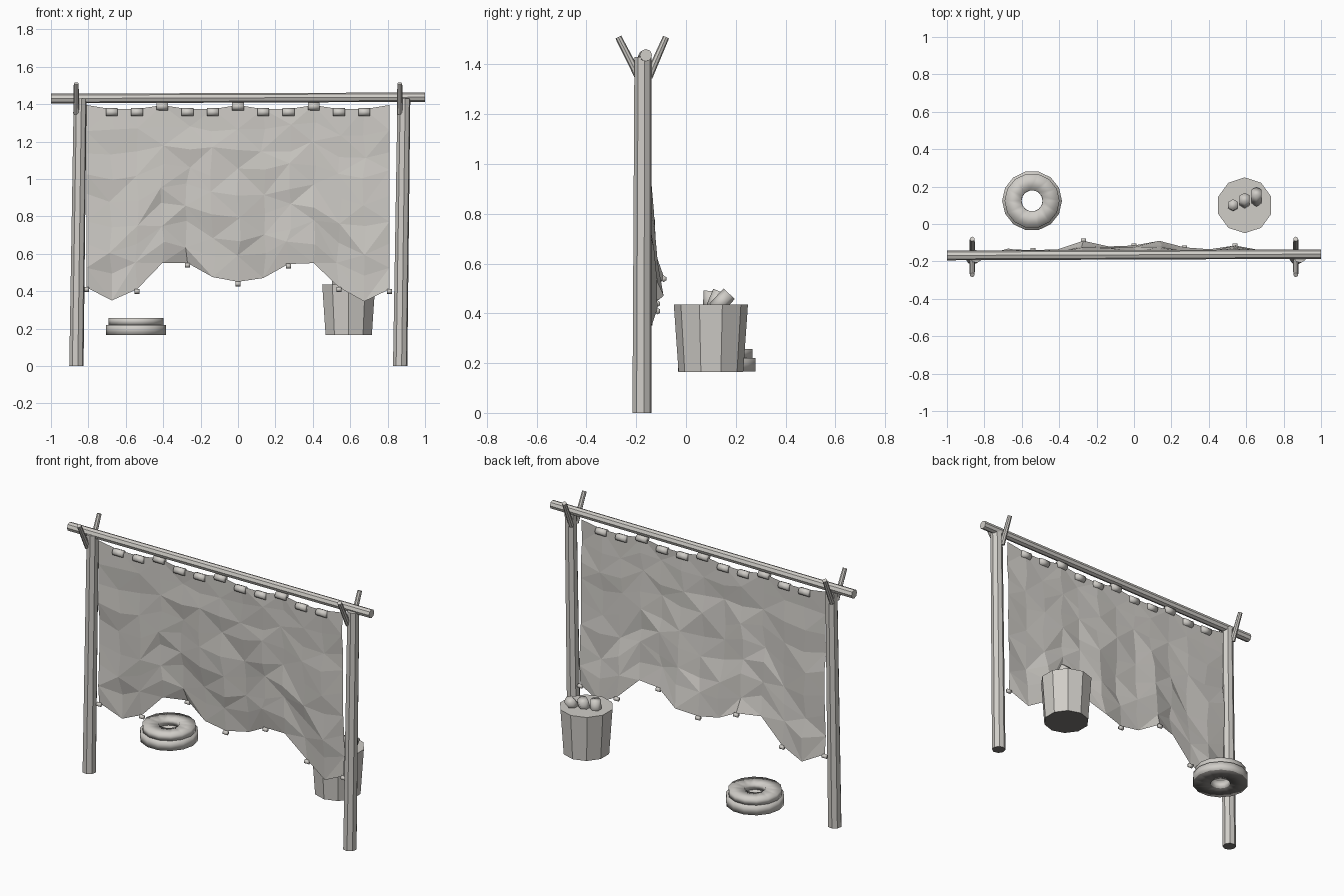
import bpy, bmesh, math, random
from mathutils import Vector

random.seed(4)
cube = bpy.data.objects.get("Cube")
if cube:
    bpy.data.objects.remove(cube)


def material(name, colour):
    mat = bpy.data.materials.new(name)
    mat.use_nodes = True
    mat.diffuse_color = (*colour, 1)
    mat.node_tree.nodes["Principled BSDF"].inputs["Base Color"].default_value = mat.diffuse_color
    return mat


grey = material("warm_grey", (0.63, 0.61, 0.575))
dark = material("dark_underside", (0.2, 0.19, 0.18))


def finish(obj, name, smooth=False):
    obj.name = name
    obj.data.materials.append(grey)
    for face in obj.data.polygons:
        face.use_smooth = smooth
    return obj


def darken_underside(obj):
    """Give the faces that point straight down the dark colour."""
    obj.data.materials.append(dark)
    turn = obj.rotation_euler.to_matrix()
    for face in obj.data.polygons:
        if (turn @ face.normal).z < -0.9:
            face.material_index = 1


def rod(name, start, end, r1, r2=None, sides=8, smooth=False):
    """Tapered cylinder between two points."""
    a, b = Vector(start), Vector(end)
    bpy.ops.mesh.primitive_cone_add(vertices=sides, radius1=r1, radius2=r2 or r1,
                                    depth=(b - a).length, location=(a + b) / 2)
    obj = bpy.context.object
    obj.rotation_euler = (b - a).to_track_quat('Z', 'Y').to_euler()
    return finish(obj, name, smooth)


def mesh_object(name, bm, smooth=False):
    me = bpy.data.meshes.new(name)
    bm.to_mesh(me)
    bm.free()
    obj = bpy.data.objects.new(name, me)
    bpy.context.collection.objects.link(obj)
    return finish(obj, name, smooth)


# Frame: two leaning posts with forked tops and a cross pole
for side, x in (("right", -0.864), ("left", 0.867)):
    post = rod(side + "_post", (x, -0.177, 0), (x + 0.02, -0.173, 1.43), 0.039, 0.035)
    darken_underside(post)
    fx = math.copysign(0.865, x)
    rod(side + "_fork_front", (fx, -0.19, 1.35), (fx, -0.272, 1.51), 0.016, 0.013)
    rod(side + "_fork_back", (fx, -0.15, 1.35), (fx, -0.08, 1.51), 0.016, 0.013)
rod("cross_pole", (-1, -0.168, 1.43), (1, -0.161, 1.437), 0.026, 0.025)

# Net: a crumpled sheet with a scalloped top and a ragged lower hem
step = 0.135
hem_z = [0.42, 0.35, 0.41, 0.55, 0.55, 0.475, 0.45, 0.47, 0.545, 0.55, 0.42, 0.345, 0.41]
hem_y = [-.16, -.135, -.14, -.135, -.09, -.12, -.115, -.09, -.125, -.135, -.115, -.14, -.155]
rows = 8
bm = bmesh.new()
grid = []
for c, (hz, hy) in enumerate(zip(hem_z, hem_y)):
    top = 1.395 if c % 3 == 0 else 1.373
    column = []
    for r in range(rows + 1):
        t = r / rows
        x, y = (c - 6) * step, -0.165 + (hy + 0.165) * t ** 2
        z = top + (hz - top) * t
        if 0 < r < rows:
            y += random.uniform(-0.012, 0.012) * (0.5 + 0.6 * t)
            z += random.uniform(-0.022, 0.022)
            if 0 < c < 12:
                x += random.uniform(-0.015, 0.015)
        column.append(bm.verts.new((x, y, z)))
    grid.append(column)
for c in range(12):
    for r in range(rows):
        a, b = grid[c][r], grid[c][r + 1]
        d, e = grid[c + 1][r + 1], grid[c + 1][r]
        if (c + r) % 2:
            bm.faces.new((a, b, d))
            bm.faces.new((a, d, e))
        else:
            bm.faces.new((a, b, e))
            bm.faces.new((b, d, e))
mesh_object("net", bm)

# Floats along the top of the net
for c in range(1, 12):
    x, z = (c - 6) * step, 1.388 if c % 3 == 0 else 1.357
    rod("float", (x - 0.032, -0.165, z), (x + 0.032, -0.165, z), 0.021, smooth=True)

# Weights along the hem
for c in range(0, 13, 2):
    x, z = (c - 6) * step, hem_z[c] - 0.011
    rod("weight", (x - 0.013, hem_y[c], z), (x + 0.013, hem_y[c], z), 0.013, sides=6, smooth=True)

# Bucket holding three tilted stubs
bucket = rod("bucket", (0.592, 0.1, 0.165), (0.592, 0.1, 0.435), 0.13, 0.149, sides=10)
darken_underside(bucket)
for x, y, tilt in ((0.53, 0.1, 0.05), (0.592, 0.122, 0.4), (0.655, 0.145, 0.75)):
    lean = Vector((0, math.sin(tilt), math.cos(tilt))) * 0.042
    mid = Vector((x, y, 0.448))
    rod("stub", mid - lean, mid + lean, 0.031, sides=6, smooth=True)

# Coiled rope: two stacked rings, each a square section turned around the axis
segments = 14
for name, outer, inner, low, high in (("lower_rope_coil", 0.16, 0.056, 0.166, 0.22),
                                      ("upper_rope_coil", 0.147, 0.057, 0.22, 0.256)):
    section = [(outer, low), (outer, high), (inner, high), (inner, low)]
    bm = bmesh.new()
    rings = []
    for s in range(segments):
        a = math.tau * s / segments
        rings.append([bm.verts.new((-0.545 + r * math.cos(a), 0.124 + r * math.sin(a), z))
                      for r, z in section])
    for s in range(segments):
        cur, nxt = rings[s], rings[(s + 1) % segments]
        for i in range(4):
            j = (i + 1) % 4
            bm.faces.new((cur[i], nxt[i], nxt[j], cur[j]))
    bm.normal_update()
    coil = mesh_object(name, bm, True)
    if low < 0.2:
        darken_underside(coil)
